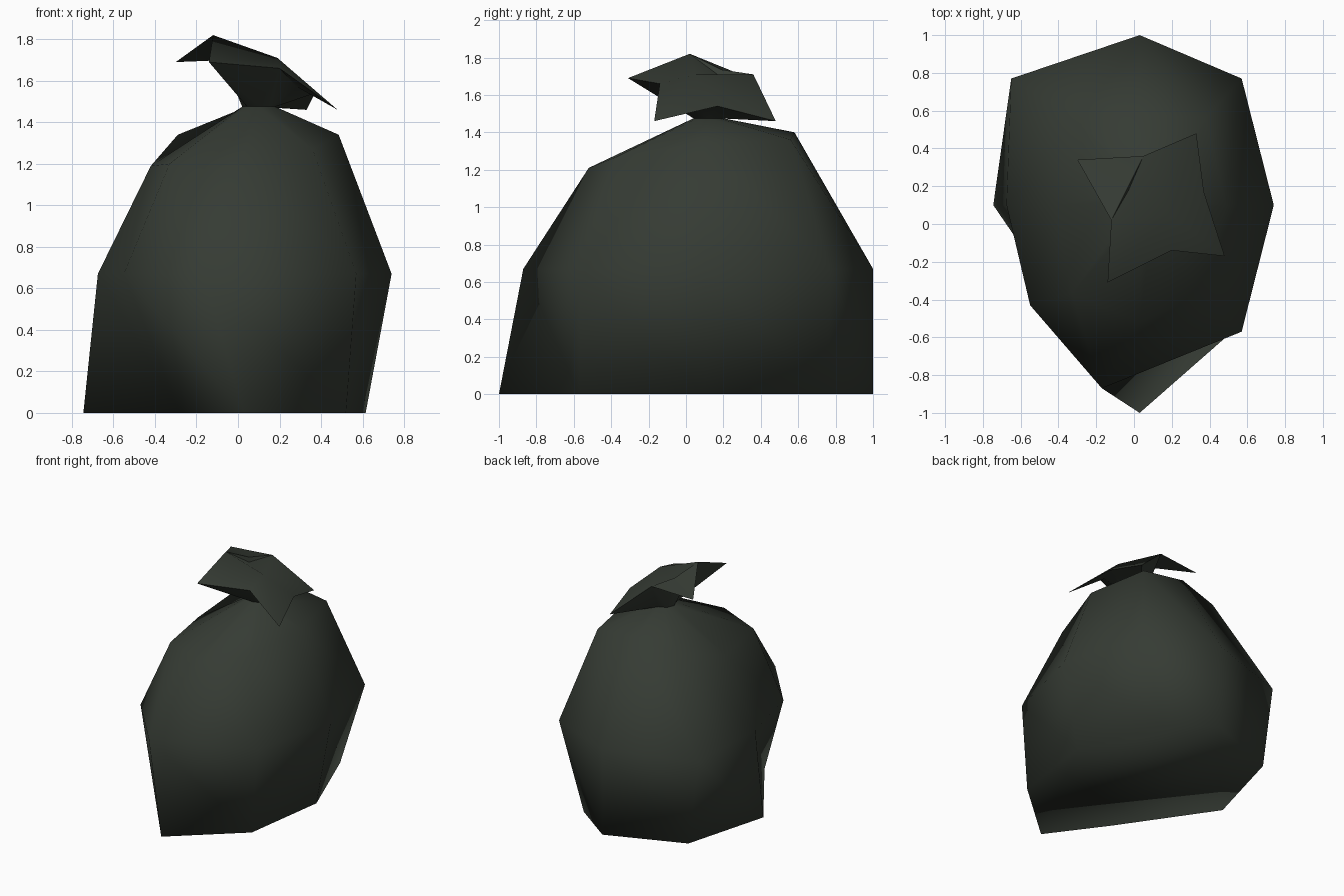
import bpy, bmesh, math
from mathutils import Vector

if "Cube" in bpy.data.objects:
    bpy.data.objects.remove(bpy.data.objects["Cube"])

plastic = bpy.data.materials.new("dark green grey plastic")
plastic.diffuse_color = (0.036, 0.044, 0.034, 1)
plastic.use_nodes = True
plastic.node_tree.nodes["Principled BSDF"].inputs["Base Color"].default_value = plastic.diffuse_color


def skin(name, rings, bottom=False, peak=None):
    """Skin a stack of equal-sized rings with triangles; close with a flat base and/or a centre point."""
    bm = bmesh.new()
    loops = [[bm.verts.new(p) for p in ring] for ring in rings]
    n = len(loops[0])
    for low, high in zip(loops, loops[1:]):
        for i in range(n):
            j = (i + 1) % n
            bm.faces.new((low[i], low[j], high[i]))
            bm.faces.new((low[j], high[j], high[i]))
    if bottom:
        bm.faces.new(loops[0][::-1])
    if peak:
        tip = bm.verts.new(peak)
        for i in range(n):
            bm.faces.new((loops[-1][i], loops[-1][(i + 1) % n], tip))
    # Rings that share points (folded flaps) are welded here
    bmesh.ops.remove_doubles(bm, verts=bm.verts[:], dist=0.0005)
    mesh = bpy.data.meshes.new(name)
    bm.to_mesh(mesh)
    bm.free()
    mesh.materials.append(plastic)
    obj = bpy.data.objects.new(name, mesh)
    bpy.context.collection.objects.link(obj)
    bpy.ops.object.select_all(action='DESELECT')
    obj.select_set(True)
    bpy.context.view_layer.objects.active = obj
    return obj


def at_height(points, z):
    return [(x, y, z) for x, y in points]


# Eight-sided rings, from the front point anticlockwise
base = at_height([(.03, -1), (.52, -.57), (.615, .1), (.36, .76),
                  (.03, 1), (-.56, .77), (-.745, .1), (-.28, -.58)], 0)
belly = at_height([(-.17, -.87), (.57, -.57), (.74, .1), (.57, .77),
                   (.03, 1), (-.65, .77), (-.675, .1), (-.55, -.43)], .67)
shoulder = [(.03, -.52, 1.21), (.36, -.37, 1.27), (.485, .1, 1.34), (.38, .56, 1.36),
            (.03, .58, 1.40), (-.29, .53, 1.34), (-.42, .1, 1.19), (-.33, -.37, 1.20)]
neck = [(.1 + .08 * math.sin(i * math.pi / 4), .12 - .08 * math.cos(i * math.pi / 4), 1.475)
        for i in range(8)]

# Filled sack
sack = skin("sack", [base, belly, shoulder, neck], bottom=True)
bpy.ops.object.shade_smooth()

# Gathered star-shaped end above the tie; two of its corners are thin folded flaps
star = [(.20, -.14, 1.66), (.48, -.17, 1.46), (.37, .17, 1.54), (.33, .48, 1.46),
        (.05, .36, 1.71), (-.30, .34, 1.69), (-.12, .02, 1.82), (-.14, -.31, 1.69)]
under = list(star)
for i in (1, 5):
    under[i] = (Vector(star[i - 1]) + Vector(star[i + 1])) / 2 - Vector((0, 0, .03))
gathered_end = skin("gathered_end", [neck, under, star], peak=(.19, .05, 1.71))
bpy.ops.object.shade_smooth_by_angle(angle=math.radians(60))
